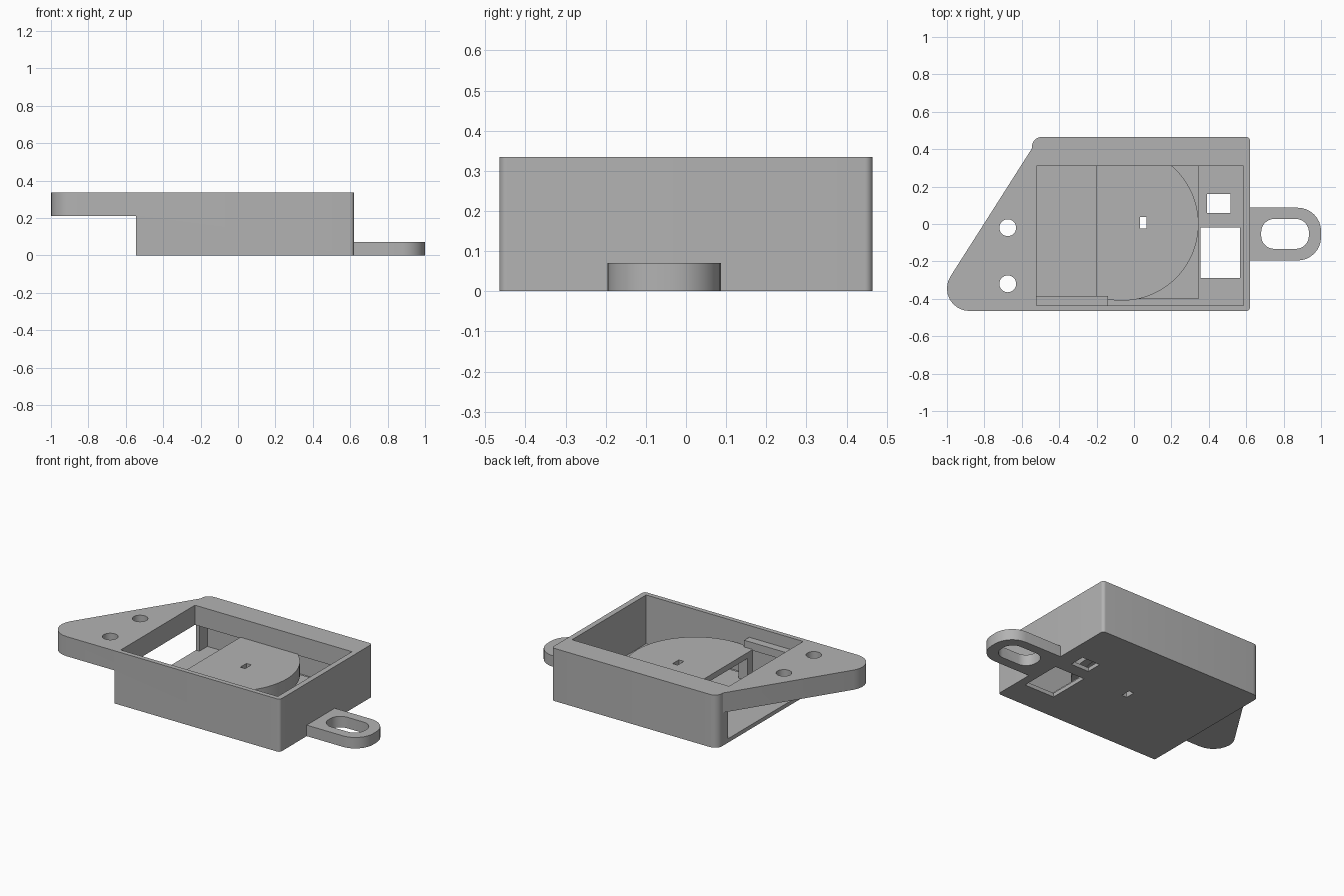
import bpy, bmesh, math
from mathutils import Vector

if "Cube" in bpy.data.objects:
    bpy.data.objects.remove(bpy.data.objects["Cube"])

grey = bpy.data.materials.new("light_grey")
grey.diffuse_color = (0.45, 0.45, 0.45, 1)
grey.use_nodes = True
grey.node_tree.nodes["Principled BSDF"].inputs["Base Color"].default_value = grey.diffuse_color


def fillet(corners, steps=8):
    """Round each (x, y, radius) corner of a counter-clockwise polygon."""
    out = []
    for i, (x, y, r) in enumerate(corners):
        p = Vector((x, y))
        if r == 0:
            out.append(p)
            continue
        a = (Vector(corners[i - 1][:2]) - p).normalized()
        b = (Vector(corners[(i + 1) % len(corners)][:2]) - p).normalized()
        half = a.angle(b) / 2
        c = p + (a + b).normalized() * (r / math.sin(half))
        t = r / math.tan(half)
        u, v = p + a * t - c, p + b * t - c
        sweep = u.angle(v)
        for k in range(steps + 1):
            f = k / steps
            out.append(c + (u * math.sin((1 - f) * sweep) + v * math.sin(f * sweep)) / math.sin(sweep))
    return out


def rect(x0, x1, y0, y1, r=0):
    return fillet([(x0, y0, r), (x1, y0, r), (x1, y1, r), (x0, y1, r)])


def arc(cx, cy, r, a0, a1, n):
    return [Vector((cx + r * math.cos(a0 + (a1 - a0) * k / n),
                    cy + r * math.sin(a0 + (a1 - a0) * k / n))) for k in range(n + 1)]


def prism(name, pts, z0, z1):
    bm = bmesh.new()
    face = bm.faces.new([bm.verts.new((p.x, p.y, z0)) for p in pts])
    top = bmesh.ops.extrude_face_region(bm, geom=[face])["geom"]
    bmesh.ops.translate(bm, vec=(0, 0, z1 - z0),
                        verts=[g for g in top if isinstance(g, bmesh.types.BMVert)])
    bmesh.ops.recalc_face_normals(bm, faces=bm.faces)
    me = bpy.data.meshes.new(name)
    bm.to_mesh(me)
    bm.free()
    me.materials.append(grey)
    ob = bpy.data.objects.new(name, me)
    bpy.context.collection.objects.link(ob)
    return ob


def cut(ob, *cutters):
    """Subtract (points, z0, z1) prisms from an object."""
    helpers = []
    for pts, z0, z1 in cutters:
        c = prism("cutter", pts, z0, z1)
        c.hide_render = True
        m = ob.modifiers.new("cut", "BOOLEAN")
        m.operation, m.solver, m.object = "DIFFERENCE", "EXACT", c
        helpers.append(c)
    dg = bpy.context.evaluated_depsgraph_get()
    me = bpy.data.meshes.new_from_object(ob.evaluated_get(dg))
    ob.modifiers.clear()
    ob.data = me
    for c in helpers:
        bpy.data.objects.remove(c)


FLOOR, SHELF, TOP = 0.025, 0.21, 0.335
slot = rect(0.033, 0.068, -0.025, 0.037)

# Hollow case with the slanted mounting flange
case = prism("case", fillet([(-1.099, -0.465, 0.12), (0.62, -0.465, 0.02), (0.62, 0.465, 0.02),
                             (-0.545, 0.465, 0.05), (-0.545, 0.405, 0)]), 0, TOP)
holes = [(arc(-0.675, y, 0.045, 0, math.tau * 31 / 32, 31), 0.1, 0.5) for y in (-0.02, -0.32)]
cut(case,
    (rect(-1.2, -0.545, -0.6, 0.6), -0.1, SHELF),          # space under the flange
    (rect(-0.52, 0.585, -0.435, 0.435), FLOOR, SHELF),     # lower cavity
    (rect(-0.52, 0.585, -0.435, 0.31), 0.15, 0.5),         # top opening
    (rect(-0.6, -0.5, -0.435, 0.355), FLOOR, SHELF),       # open side
    (rect(0.355, 0.567, -0.29, -0.02), -0.1, 0.1),         # floor windows
    (rect(0.39, 0.517, 0.06, 0.16), -0.1, 0.1),
    (slot, -0.1, 0.1), *holes)

# Strap tongue with rounded slot
tongue = prism("strap_tongue", fillet([(0.61, -0.195, 0), (1.0, -0.195, 0.125),
                                       (1.0, 0.087, 0.125), (0.61, 0.087, 0)]), 0, 0.07)
cut(tongue, (rect(0.68, 0.935, -0.133, 0.027, 0.07), -0.1, 0.2))

# Truncated round platform, its rim skirt and the square pad below
CX, R = -0.065, 0.41
a = math.acos((-0.2 - CX) / R)
platform = prism("round_platform", arc(CX, 0, R, -a, a, 48), 0.18, 0.217)
cut(platform, (slot, 0, 0.5))
b = math.acos((-0.2 - CX) / (R - 0.05))
prism("platform_skirt", arc(CX, 0, R, -a, a, 48) + arc(CX, 0, R - 0.05, b, -b, 48), 0.13, 0.18)
pad = prism("square_pad", rect(-0.2, 0.345, -0.4, 0.4), FLOOR, 0.04)
cut(pad, (slot, 0, 0.5))

# Posts carrying the platform ends
for side, y in (("front", -0.36), ("back", 0.36)):
    prism(side + "_post", rect(-0.2, -0.14, y - 0.03, y + 0.03), FLOOR, 0.18)

# Small ledge on the front inner wall
prism("front_ledge", rect(-0.53, -0.14, -0.445, -0.385), SHELF, 0.26)

# Smooth the curved walls, keep edges sharp
bpy.ops.object.select_all(action="DESELECT")
for ob in bpy.context.collection.objects:
    ob.select_set(True)
    bpy.context.view_layer.objects.active = ob
bpy.ops.object.shade_smooth_by_angle(angle=math.radians(30))
